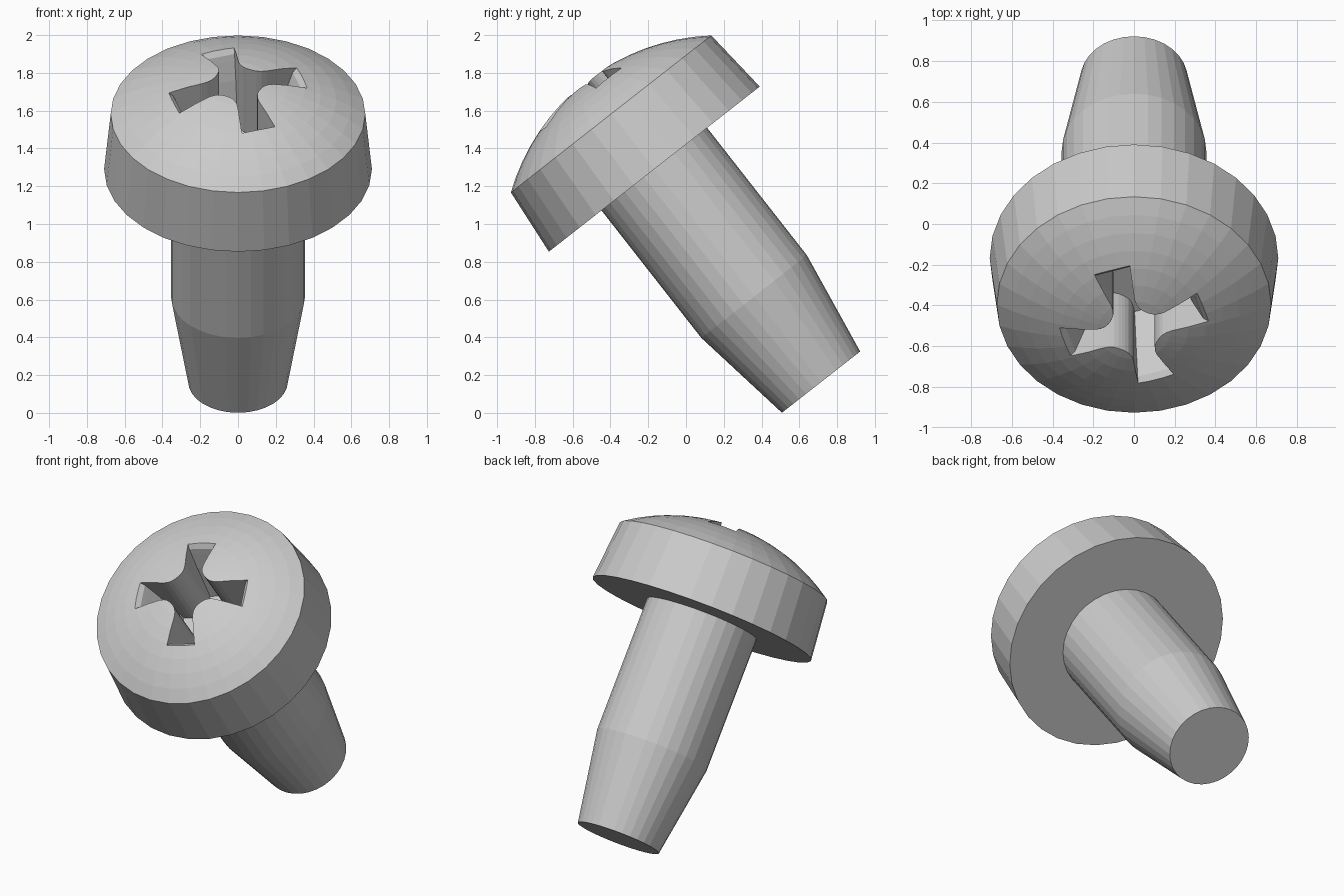
import bpy, bmesh, math
from mathutils import Matrix

if "Cube" in bpy.data.objects:
    bpy.data.objects.remove(bpy.data.objects["Cube"])

SIDES = 32
TIP, SHANK, UNDER, RIM = 0.263, 0.355, 0.709, 0.674   # radii
Z_TAPER, Z_UNDER, Z_RIM, DOME = 0.575, 1.432, 1.803, 0.218
POSE = Matrix.Translation((0, 0.715, 0.163)) @ Matrix.Rotation(math.radians(38.06), 4, 'X')


def loft(name, rings):
    """Closed solid through rings of equal point count."""
    bm = bmesh.new()
    loops = [[bm.verts.new(p) for p in ring] for ring in rings]
    n = len(loops[0])
    for lo, hi in zip(loops, loops[1:]):
        for i in range(n):
            j = (i + 1) % n
            bm.faces.new((lo[i], lo[j], hi[j], hi[i]))
    bm.faces.new(loops[0][::-1])
    bm.faces.new(loops[-1])
    bmesh.ops.recalc_face_normals(bm, faces=bm.faces[:])
    me = bpy.data.meshes.new(name)
    bm.to_mesh(me)
    bm.free()
    ob = bpy.data.objects.new(name, me)
    bpy.context.collection.objects.link(ob)
    ob.matrix_world = POSE
    return ob


def circle(r, z):
    return [(r * math.cos(2 * math.pi * i / SIDES),
             r * math.sin(2 * math.pi * i / SIDES), z) for i in range(SIDES)]


def cross(tip, half, z):
    """Four flared arms with rounded inner corners."""
    quarter = [(tip, -half), (tip, half), (0.18, 0.06), (0.15, 0.060), (0.125, 0.067),
               (0.105, 0.080), (0.092, 0.092), (0.080, 0.105), (0.067, 0.125),
               (0.060, 0.15), (0.06, 0.18)]
    pts = []
    for k in range(4):
        a = math.radians(17.7 + 90 * k)
        c, s = math.cos(a), math.sin(a)
        pts += [(x * c - y * s, x * s + y * c, z) for x, y in quarter]
    return pts


# Screw body: tapered shank, flat underside, drum head, spherical dome
R = (RIM ** 2 + DOME ** 2) / (2 * DOME)
profile = [(TIP, 0), (SHANK, Z_TAPER), (SHANK, Z_UNDER), (UNDER, Z_UNDER), (RIM, Z_RIM)]
max_a = math.asin(RIM / R)
for i in range(7, 0, -1):
    a = max_a * i / 8
    profile.append((R * math.sin(a), Z_RIM + DOME - R * (1 - math.cos(a))))
profile.append((0.01, Z_RIM + DOME))
screw = loft("screw", [circle(r, z) for r, z in profile])

# Cross drive recess with a rounded lip at the arm ends
levels = [(0.21, 0.064, -0.225), (0.28, 0.077, 0.0), (0.318, 0.084, 0.10),
          (0.332, 0.087, 0.135), (0.358, 0.092, 0.160), (0.40, 0.10, 0.175), (0.40, 0.10, 0.30)]
cutter = loft("recess_cutter", [cross(t, h, Z_RIM + z) for t, h, z in levels])
cutter.hide_render = True

mod = screw.modifiers.new("recess", 'BOOLEAN')
mod.operation = 'DIFFERENCE'
mod.solver = 'EXACT'
mod.object = cutter
bpy.context.view_layer.objects.active = screw
screw.select_set(True)
bpy.ops.object.modifier_apply(modifier=mod.name)
bpy.data.objects.remove(cutter, do_unlink=True)
